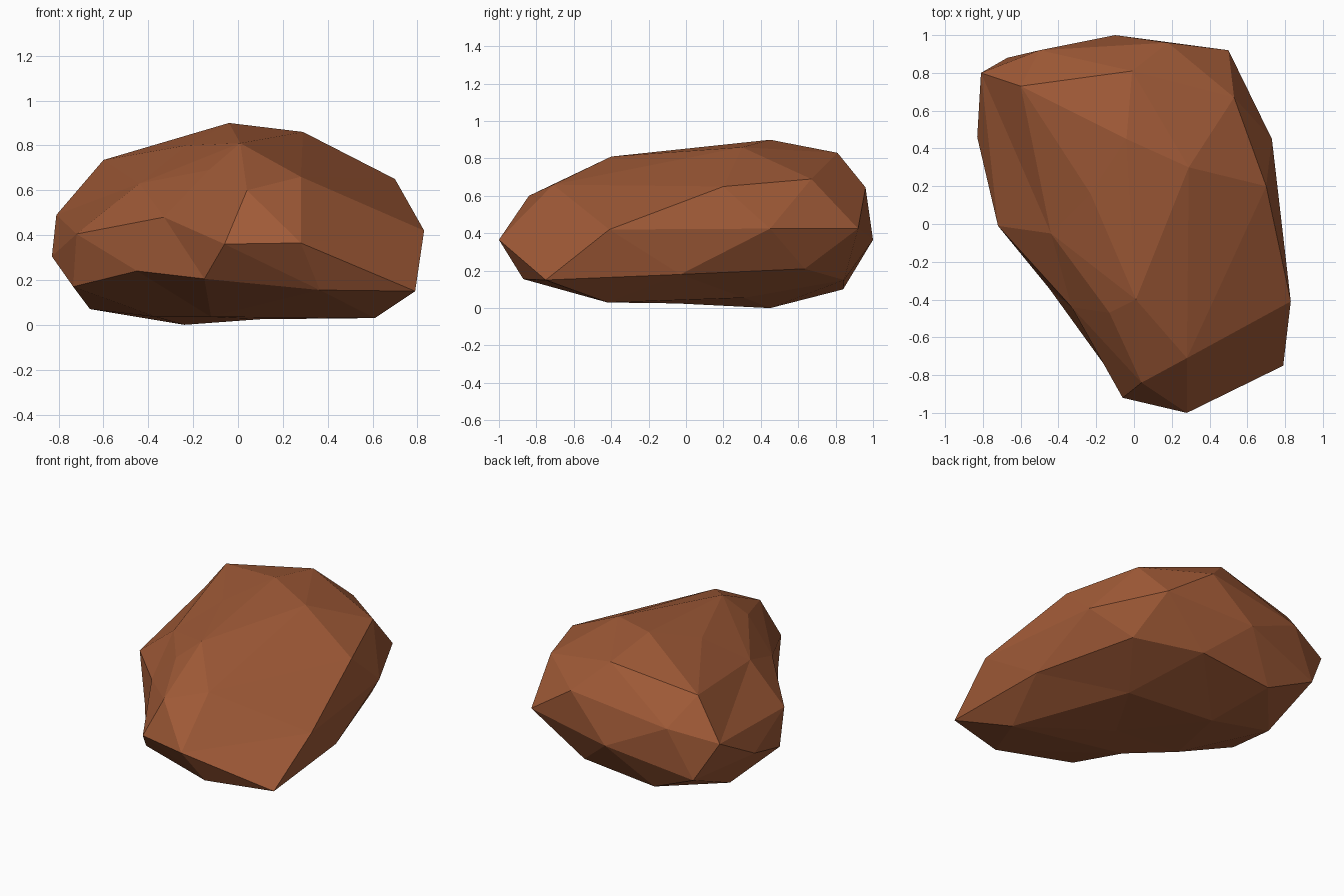
import bpy, bmesh
from mathutils import Vector

if "Cube" in bpy.data.objects:
    bpy.data.objects.remove(bpy.data.objects["Cube"])

# Faceted boulder: corner points by region, skinned into a triangulated shell
CROWN = [(-.04, .45, .90), (.29, .30, .86), (-.01, .81, .83), (.01, -.40, .81),
         (-.23, .16, .80), (-.60, .73, .735)]
SHOULDER = [(.53, .67, .69), (.70, .20, .65), (.28, -.71, .66), (.04, -.84, .60),
            (-.13, -.47, .69), (-.44, -.05, .63), (.18, .96, .645), (-.50, .92, .555)]
WAIST = [(.28, -1.0, .365), (.83, -.41, .42), (.73, .45, .425), (.50, .92, .425),
         (-.10, 1.0, .365), (-.67, .88, .24), (-.81, .80, .49), (-.83, .46, .305),
         (-.72, -.01, .405), (-.33, -.44, .48), (-.06, -.92, .36)]
SKIRT = [(.79, -.75, .15), (.745, -.03, .18), (.54, .635, .21), (.16, .845, .15),
         (-.355, .84, .10), (-.735, .06, .17), (-.45, -.34, .24), (-.15, -.755, .205),
         (.365, -.87, .155)]
BASE = [(.61, -.42, .03), (.30, .31, .055), (-.24, .45, 0), (-.66, .48, .07),
        (-.12, -.25, .035), (-.365, -.02, .035), (.10, -.05, .025)]

points = [Vector(p) for p in CROWN + SHOULDER + WAIST + SKIRT + BASE]
centre, radii = Vector((0, 0, .43)), Vector((.8, 1, .45))


def inflate(p):
    """Push a point most of the way to a sphere, so the hull keeps shallow dents."""
    q = Vector((p[i] - centre[i]) / radii[i] for i in range(3))
    return q.normalized() * q.length ** .3


# Skin the inflated points, then put each corner back in place
bm = bmesh.new()
home = {bm.verts.new(inflate(p)): p for p in points}
bmesh.ops.convex_hull(bm, input=list(bm.verts))
for v, p in home.items():
    if v.is_valid:
        v.co = p
bmesh.ops.delete(bm, geom=[v for v in bm.verts if not v.link_faces], context='VERTS')
bmesh.ops.recalc_face_normals(bm, faces=bm.faces)
mesh = bpy.data.meshes.new("boulder")
bm.to_mesh(mesh)
bm.free()

# Single earthy colour, flat faces
brown = bpy.data.materials.new("rust_brown")
brown.diffuse_color = (.35, .102, .038, 1)
brown.use_nodes = True
brown.node_tree.nodes["Principled BSDF"].inputs["Base Color"].default_value = brown.diffuse_color
mesh.materials.append(brown)
bpy.context.collection.objects.link(bpy.data.objects.new("boulder", mesh))
